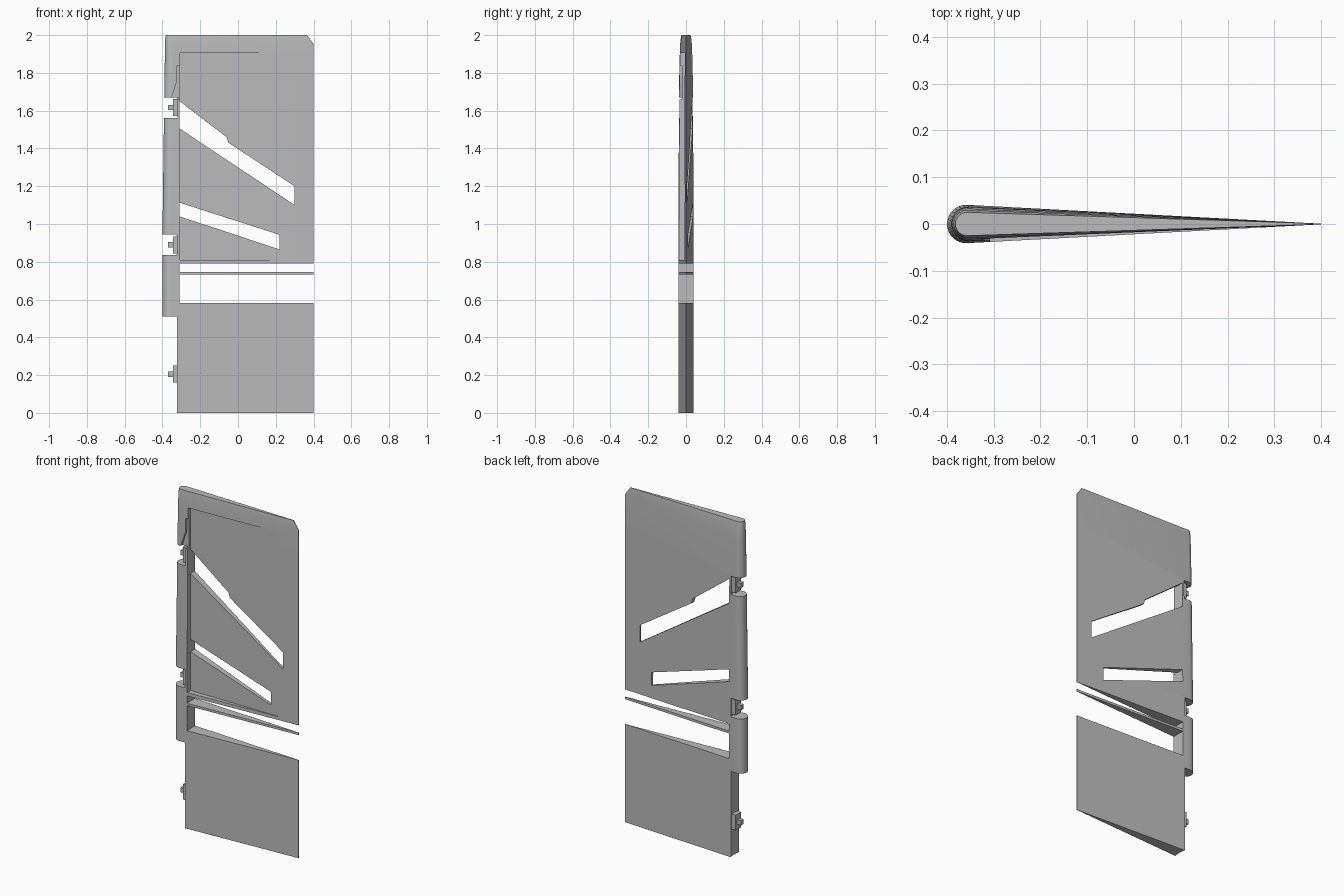
import bpy, bmesh, math

cube = bpy.data.objects.get("Cube")
if cube:
    bpy.data.objects.remove(cube, do_unlink=True)

grey = bpy.data.materials.new("light grey paint")
grey.use_nodes = True
grey.diffuse_color = (0.5, 0.5, 0.5, 1)
grey.node_tree.nodes["Principled BSDF"].inputs["Base Color"].default_value = (0.5, 0.5, 0.5, 1)


def loft(name, rings):
    """Closed solid through rings with equal point counts."""
    bm = bmesh.new()
    loops = [[bm.verts.new(p) for p in ring] for ring in rings]
    n = len(loops[0])
    for a, b in zip(loops, loops[1:]):
        for i in range(n):
            j = (i + 1) % n
            bm.faces.new((a[i], a[j], b[j], b[i]))
    bm.faces.new(loops[0])
    bm.faces.new(loops[-1])
    bmesh.ops.recalc_face_normals(bm, faces=bm.faces)
    mesh = bpy.data.meshes.new(name)
    bm.to_mesh(mesh)
    bm.free()
    mesh.materials.append(grey)
    obj = bpy.data.objects.new(name, mesh)
    bpy.context.collection.objects.link(obj)
    return obj


def side_prism(name, outline, y0, y1):
    return loft(name, [[(x, y, z) for x, z in outline] for y in (y0, y1)])


def box(name, x0, x1, y, z0, z1):
    return side_prism(name, [(x0, z0), (x1, z0), (x1, z1), (x0, z1)], -y, y)


def activate(obj):
    bpy.ops.object.select_all(action='DESELECT')
    obj.select_set(True)
    bpy.context.view_layer.objects.active = obj


def cut(target, cutter):
    activate(target)
    mod = target.modifiers.new("cut", 'BOOLEAN')
    mod.operation = 'DIFFERENCE'
    mod.solver = 'EXACT'
    mod.object = cutter
    bpy.ops.object.modifier_apply(modifier=mod.name)
    bpy.data.objects.remove(cutter, do_unlink=True)


def section(z, nose, half):
    """Teardrop section: round nose tapering to a thin trailing edge."""
    centre = nose + half
    steps = 14
    ring = [(0.4, -0.0007, z)]
    for i in range(steps + 1):
        a = math.radians(-87 - 186 * i / steps)
        ring.append((centre + half * math.cos(a), half * math.sin(a), z))
    ring.append((0.4, 0.0007, z))
    return ring


# Rudder blade, slimming towards the rounded tip
rudder = loft("rudder_blade", [section(*s) for s in (
    (0, -0.4, 0.041), (0.95, -0.4, 0.041), (1.78, -0.389, 0.036),
    (1.9, -0.387, 0.033), (1.97, -0.386, 0.03), (2.0, -0.382, 0.025))])

# Hollowed leading edge at the foot and at the two hinge notches
for z0, z1 in ((-0.1, 0.51), (0.835, 0.945), (1.56, 1.67)):
    arc = [(-0.325 + 0.008 * (1 - (t / 4) ** 2), t * 0.0125) for t in range(-4, 5)]
    plan = [(-0.5, -0.05)] + arc + [(-0.5, 0.05)]
    cut(rudder, loft("notch_cutter", [[(x, y, z) for x, y in plan] for z in (z0, z1)]))

# Open bays either side of the thin rib
for z0, z1 in ((0.583, 0.732), (0.746, 0.79)):
    cut(rudder, box("bay_cutter", -0.31, 0.5, 0.1, z0, z1))

# Sunken front panel and the small relief beside its upper hinge
cut(rudder, side_prism("panel_cutter",
    [(-0.308, 0.81), (0.27, 0.81), (0.27, 1.905), (-0.308, 1.905)], -0.1, -0.005))
cut(rudder, side_prism("relief_cutter",
    [(-0.322, 1.84), (-0.3, 1.84), (-0.3, 1.66), (-0.355, 1.66), (-0.322, 1.76)], -0.1, -0.02))

# Slanting through slots
cut(rudder, side_prism("upper_slot_cutter",
    [(-0.309, 1.65), (-0.06, 1.46), (-0.05, 1.43), (0.3, 1.2), (0.3, 1.1), (-0.309, 1.505)],
    -0.1, 0.1))
cut(rudder, side_prism("lower_slot_cutter",
    [(-0.309, 1.113), (0.22, 0.943), (0.22, 0.865), (-0.309, 1.04)], -0.1, 0.1))

# Clipped trailing corner at the tip
cut(rudder, side_prism("corner_cutter", [(0.365, 2.001), (0.401, 1.95), (0.5, 1.95), (0.5, 2.1), (0.365, 2.1)], -0.1, 0.1))

activate(rudder)
bpy.ops.object.shade_smooth_by_angle(angle=math.radians(25))

# Hinge plates with square pins
for label, z in (("lower", 0.205), ("middle", 0.89), ("upper", 1.617)):
    box(label + "_hinge_plate", -0.345, -0.313, 0.026, z - 0.045, z + 0.045)
    box(label + "_hinge_pin", -0.37, -0.34, 0.012, z - 0.014, z + 0.014)
